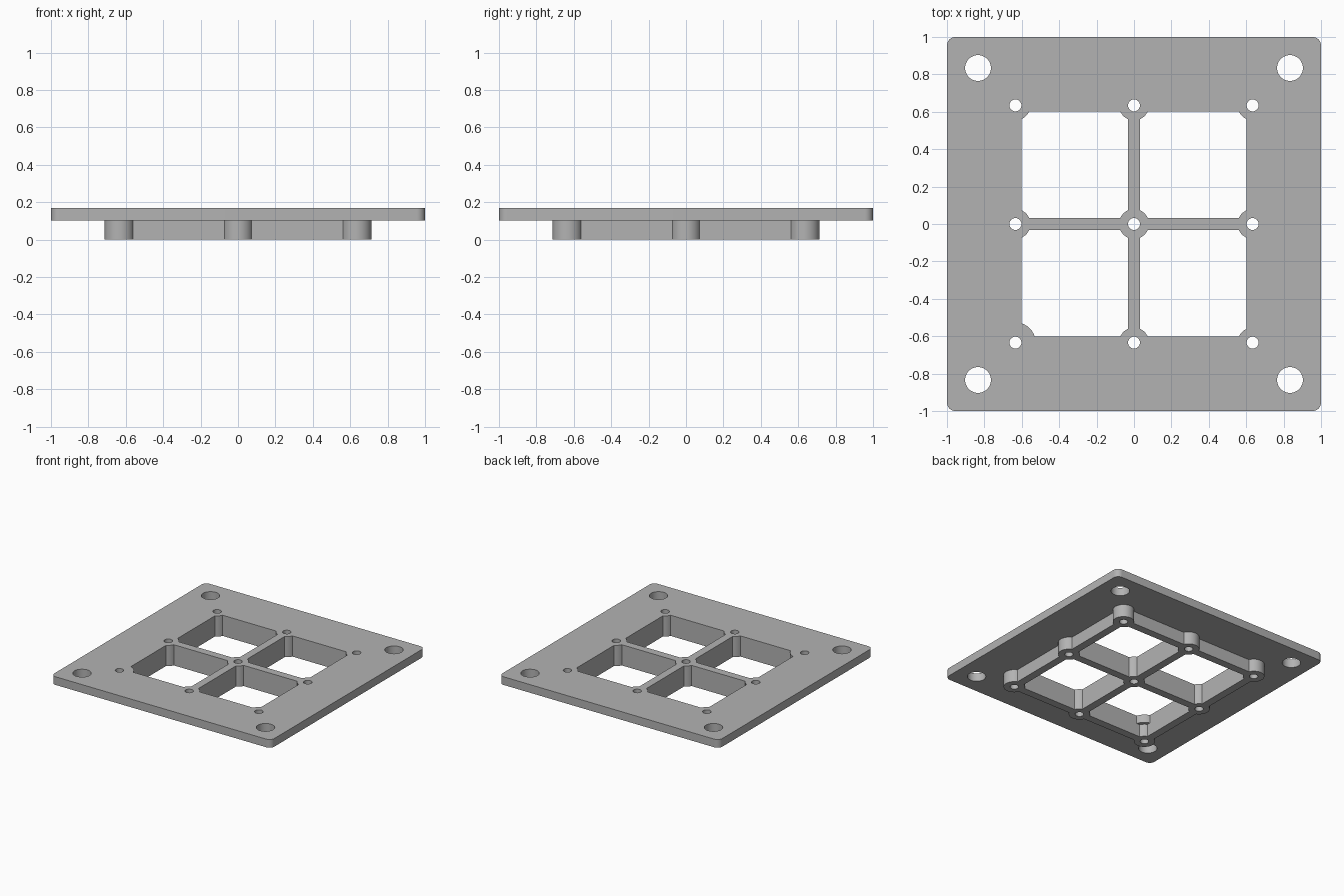
import bpy, bmesh
from math import radians, degrees, asin, cos, sin

if "Cube" in bpy.data.objects:
    bpy.data.objects.remove(bpy.data.objects["Cube"], do_unlink=True)

PITCH = 0.634       # spacing of the bosses
RAIL = 0.032        # half width of the rails
BOSS = 0.08         # boss radius
PLATE_Z, TOP_Z = 0.103, 0.17

grey = bpy.data.materials.new("light grey")
grey.use_nodes = True
grey.diffuse_color = (0.45, 0.45, 0.45, 1)
grey.node_tree.nodes["Principled BSDF"].inputs["Base Color"].default_value = grey.diffuse_color


def arc(cx, cy, r, start, end, steps):
    angles = [radians(start + (end - start) * i / steps) for i in range(steps + 1)]
    return [(cx + r * cos(t), cy + r * sin(t)) for t in angles]


def circle(cx, cy, r, steps=40):
    return arc(cx, cy, r, 0, 360, steps)[:-1]


def corners(x0, y0, x1, y1):
    return [(x0, y0), (x1, y0), (x1, y1), (x0, y1)]


def window(x0, y0, first_radius=BOSS):
    """Square opening with a round boss biting into each corner."""
    pts = []
    for k, (x, y) in enumerate(corners(x0, y0, x0 + PITCH, y0 + PITCH)):
        r = first_radius if k == 0 else BOSS
        a = degrees(asin(RAIL / r))
        pts += arc(x, y, r, 90 * k + 90 - a, 90 * k + a, 10)
    return pts


def solid(name, outlines, z0, z1):
    """Extrude nested outlines; inner ones become openings."""
    curve = bpy.data.curves.new(name, 'CURVE')
    curve.dimensions, curve.fill_mode = '2D', 'BOTH'
    curve.extrude = (z1 - z0) / 2
    for pts in outlines:
        spline = curve.splines.new('POLY')
        spline.points.add(len(pts) - 1)
        for p, (x, y) in zip(spline.points, pts):
            p.co = (x, y, 0, 1)
        spline.use_cyclic_u = True
    helper = bpy.data.objects.new(name + "_outline", curve)
    bpy.context.collection.objects.link(helper)
    graph = bpy.context.evaluated_depsgraph_get()
    mesh = bpy.data.meshes.new_from_object(helper.evaluated_get(graph))
    bpy.data.objects.remove(helper, do_unlink=True)
    bm = bmesh.new()
    bm.from_mesh(mesh)
    bmesh.ops.remove_doubles(bm, verts=bm.verts, dist=1e-5)
    bmesh.ops.recalc_face_normals(bm, faces=bm.faces)
    bmesh.ops.translate(bm, verts=bm.verts, vec=(0, 0, (z0 + z1) / 2))
    bm.to_mesh(mesh)
    bm.free()
    mesh.materials.clear()
    mesh.materials.append(grey)
    obj = bpy.data.objects.new(name, mesh)
    bpy.context.collection.objects.link(obj)
    bpy.ops.object.select_all(action='DESELECT')
    obj.select_set(True)
    bpy.context.view_layer.objects.active = obj
    bpy.ops.object.shade_smooth_by_angle(angle=radians(30))


# Openings shared by both parts: screw holes and windows
steps = (-PITCH, 0, PITCH)
screw_holes = [circle(x, y, 0.032, 32) for x in steps for y in steps]
cells = [(0, 0), (-PITCH, 0), (0, -PITCH)]
windows = [window(x, y) for x, y in cells]

# Plate with rounded corners, mounting holes and one larger corner gusset
plate_edge = []
for k, (x, y) in enumerate(corners(-0.955, -0.955, 0.955, 0.955)):
    plate_edge += arc(x, y, 0.045, 180 + 90 * k, 270 + 90 * k, 8)
mounts = [circle(x, y, 0.069) for x, y in corners(-0.834, -0.834, 0.834, 0.834)]
gusset_window = window(-PITCH, -PITCH, 0.108)
solid("plate", [plate_edge, gusset_window] + mounts + windows + screw_holes, PLATE_Z, TOP_Z)

# Rail grid below the plate, with bosses swelling out of its outer edge
a = degrees(asin(RAIL / BOSS))
rail_edge = []
middles = [(0, -PITCH), (PITCH, 0), (0, PITCH), (-PITCH, 0)]
for k, (corner, middle) in enumerate(zip(corners(-PITCH, -PITCH, PITCH, PITCH), middles)):
    turn = 90 * k
    rail_edge += arc(*corner, BOSS, turn + 90 + a, turn + 360 - a, 24)
    rail_edge += arc(*middle, BOSS, turn + 180 + a, turn + 360 - a, 16)
solid("rail_grid", [rail_edge, window(-PITCH, -PITCH)] + windows + screw_holes, 0, PLATE_Z)
